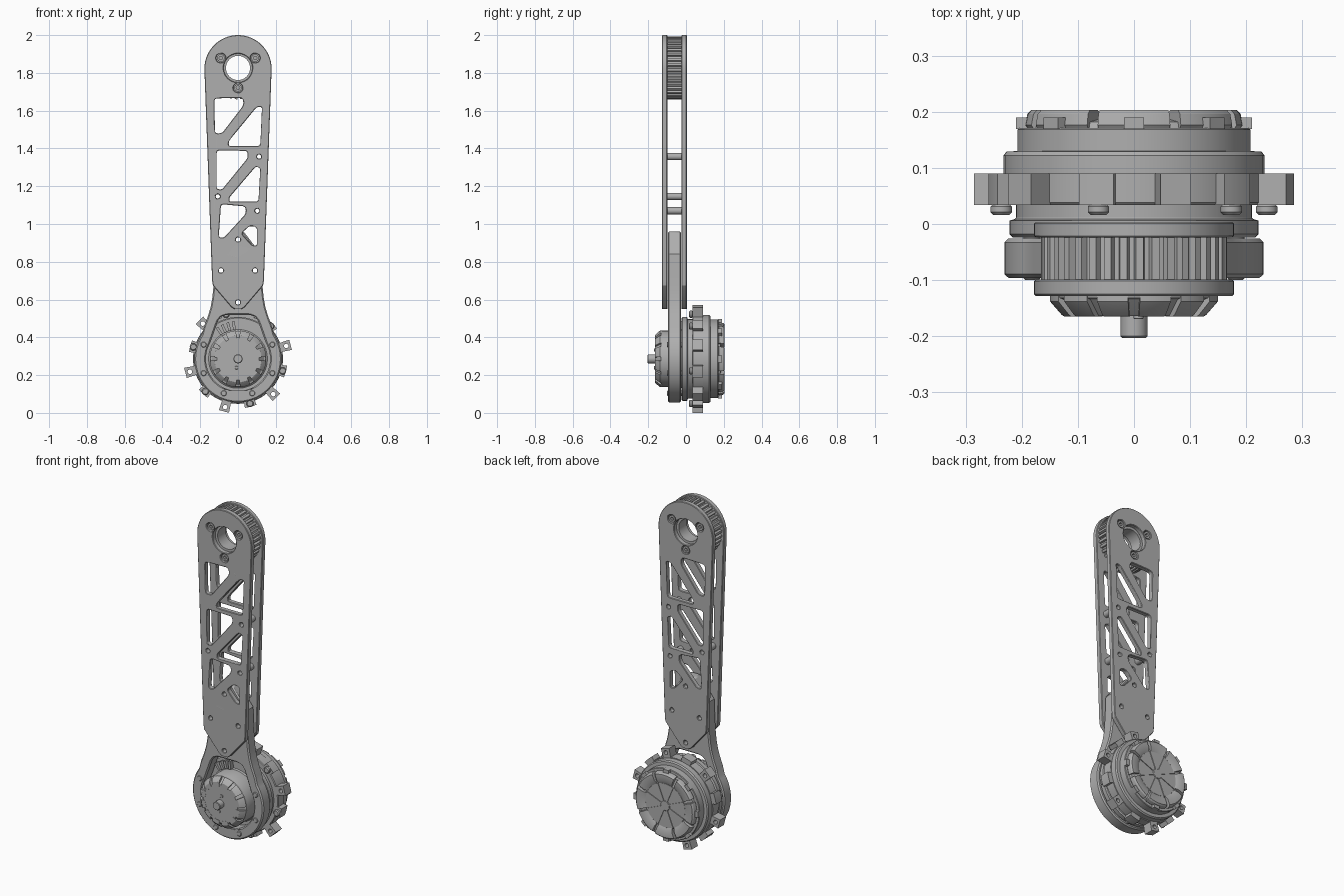
import bpy, bmesh
from math import sin, cos, pi, tau, radians
from mathutils import Vector, Matrix

if "Cube" in bpy.data.objects:
    bpy.data.objects.remove(bpy.data.objects["Cube"])

ZC = 0.286      # height of the motor axis
ZP = 1.826      # height of the pulley axis

grey = bpy.data.materials.new("machined_grey")
grey.use_nodes = True
grey.diffuse_color = (0.43, 0.43, 0.43, 1)
grey.node_tree.nodes["Principled BSDF"].inputs["Base Color"].default_value = grey.diffuse_color


def finish(name, bm, bevel=0):
    bmesh.ops.remove_doubles(bm, verts=bm.verts, dist=1e-5)
    bmesh.ops.recalc_face_normals(bm, faces=bm.faces)
    mesh = bpy.data.meshes.new(name)
    bm.to_mesh(mesh)
    bm.free()
    mesh.materials.clear()
    mesh.materials.append(grey)
    mesh.shade_smooth()
    mesh.set_sharp_from_angle(angle=radians(28))
    ob = bpy.data.objects.new(name, mesh)
    bpy.context.collection.objects.link(ob)
    if bevel:
        mod = ob.modifiers.new("chamfer", "BEVEL")
        mod.width, mod.segments = bevel, 1
        mod.limit_method, mod.angle_limit = "ANGLE", radians(50)
        mod.use_clamp_overlap = False
    return ob


def circle(x, z, r, n=24):
    return [(x + r * cos(tau * i / n), z + r * sin(tau * i / n)) for i in range(n)]


def polar(r, deg, z=ZC):
    return r * cos(radians(deg)), z + r * sin(radians(deg))


def rounded(points, r=0.018):
    """Round every corner of a polygon."""
    out = []
    for i, p in enumerate(points):
        p = Vector(p)
        a, b = Vector(points[i - 1]) - p, Vector(points[(i + 1) % len(points)]) - p
        d = min(r, a.length * 0.45, b.length * 0.45)
        a, b = p + a.normalized() * d, p + b.normalized() * d
        out += [tuple(a * (1 - t) ** 2 + p * 2 * t * (1 - t) + b * t * t)
                for t in (0, 0.25, 0.5, 0.75, 1)]
    return out


def prism(name, y0, y1, outline, holes=(), bevel=0):
    """Extrude an x-z outline with holes from y0 to y1."""
    curve = bpy.data.curves.new(name, "CURVE")
    curve.dimensions, curve.fill_mode = "2D", "BOTH"
    curve.extrude = (y1 - y0) / 2
    for loop in [outline, *holes]:
        spline = curve.splines.new("POLY")
        spline.points.add(len(loop) - 1)
        for point, (x, z) in zip(spline.points, loop):
            point.co = (x, z, 0, 1)
        spline.use_cyclic_u = True
    temp = bpy.data.objects.new(name + "_curve", curve)
    bpy.context.collection.objects.link(temp)
    deps = bpy.context.evaluated_depsgraph_get()
    mesh = bpy.data.meshes.new_from_object(temp.evaluated_get(deps))
    bm = bmesh.new()
    bm.from_mesh(mesh)
    bpy.data.objects.remove(temp)
    bpy.data.meshes.remove(mesh)
    bpy.data.curves.remove(curve)
    bm.transform(Matrix.Translation((0, (y0 + y1) / 2, 0)) @ Matrix.Rotation(pi / 2, 4, "X"))
    return finish(name, bm, bevel)


def lathe(name, profile, x=0, z=ZC, n=72, start=0, sweep=360):
    """Turn an (r, y) profile around the y axis, whole or as a sector."""
    bm = bmesh.new()
    full = sweep == 360
    rings = []
    for i in range(n if full else n + 1):
        a = radians(start + sweep * i / n)
        rings.append([bm.verts.new((x + r * cos(a), y, z + r * sin(a))) for r, y in profile])
    m = len(profile)
    for i in range(n):
        a, b = rings[i], rings[(i + 1) % len(rings)]
        for j in range(m - 1 if full else m):
            k = (j + 1) % m
            bm.faces.new((a[j], a[k], b[k], b[j]))
    if not full:
        bm.faces.new(rings[0])
        bm.faces.new(rings[-1])
    return finish(name, bm)


def disc(name, x, z, r, y0, y1, c=0.003):
    return lathe(name, [(0, y0), (r - c, y0), (r, y0 + c), (r, y1 - c), (r - c, y1), (0, y1)], x, z, 24)


def radial_box(name, r0, r1, half, deg, y0, y1, hole=None, flare=0):
    def put(r, t):
        x, z = polar(r, deg)
        return x - t * sin(radians(deg)), z + t * cos(radians(deg))
    outline = [put(r0, -half), put(r1, -half - flare), put(r1, half + flare), put(r0, half)]
    holes = [circle(*polar(hole, deg), 0.012, 16)] if hole else []
    return prism(name, y0, y1, outline, holes)


# Arm plates: rounded top, tapered sides, pointed foot, truss windows
arm = [(0.178 * cos(pi * i / 40), 1.822 + 0.178 * sin(pi * i / 40)) for i in range(41)]
arm += [(-0.137, 0.70), (-0.133, 0.675), (-0.035, 0.56), (-0.02, 0.55),
        (0.02, 0.55), (0.035, 0.56), (0.133, 0.675), (0.137, 0.70)]
windows = [
    [(-.125, 1.665), (.025, 1.668), (.03, 1.63), (-.085, 1.48), (-.122, 1.48)],
    [(.10, 1.62), (.127, 1.62), (.118, 1.413), (-.05, 1.413), (-.048, 1.44)],
    [(-.113, 1.39), (.05, 1.387), (.052, 1.35), (-.085, 1.182), (-.113, 1.185)],
    [(.095, 1.305), (.118, 1.295), (.108, 1.118), (-.046, 1.118), (-.046, 1.14)],
    [(-.09, 1.105), (.04, 1.093), (.042, 1.055), (-.075, .927), (-.102, .93)],
    [(.06, .99), (.1, .985), (.1, .885), (.075, .887), (.018, .95)],
]
standoffs = [(.112, 1.357), (-.107, 1.146), (.102, 1.07)]
pins = [(0, .918), (-.09, .754), (.09, .754), (0, .585)]
pulley_bolts = [polar(0.105, a, ZP) for a in (30, 150, 270)]
holes = [rounded(w) for w in windows]
holes += [circle(x, z, 0.012, 16) for x, z in standoffs + pins]
holes += [circle(x, z, 0.025) for x, z in pulley_bolts] + [circle(0, ZP, 0.076, 40)]
prism("front_arm_plate", -0.128, -0.099, arm, holes, 0.003)
prism("back_arm_plate", -0.024, 0.004, arm, holes, 0.003)

# Standoffs between the plates
for x, z in standoffs:
    prism("standoff", -0.1, -0.023, circle(x, z, 0.019), [circle(x, z, 0.011, 16)])

# Toothed pulley with bore and bolts
teeth = []
for i in range(36):
    for f, r in ((0, .153), (.3, .153), (.42, .166), (.88, .166)):
        teeth.append(polar(r, 10 * (i + f), ZP))
prism("pulley", -0.099, -0.024, teeth, [circle(0, ZP, 0.064, 40)])
for x, z in pulley_bolts:
    for y0, y1 in ((-0.122, -0.098), (-0.025, 0.0)):
        prism("pulley_bolt", y0, y1, circle(x, z, 0.02), [circle(x, z, 0.01, 6)])

# Motor bracket: ring with a neck reaching up between the plates
side = [(.178, .463), (.16, .51), (.145, .56), (.136, .61), (.131, .66),
        (.127, .72), (.122, .84), (.03, .96)]
ring = [polar(0.231, 145 + 250 * i / 60) for i in range(61)]
bracket = ring + side + [(-x, z) for x, z in reversed(side)]
opening = [polar(0.17, 150 + 240 * i / 48) for i in range(49)]
opening += rounded([(.16, .40), (.088, .518), (-.088, .518), (-.16, .40)], 0.03)[5:15]
prism("motor_bracket", -0.096, -0.026, bracket,
      [opening] + [circle(x, z, 0.012, 16) for x, z in pins], 0.007)
for k in range(8):
    if k not in (1, 2):
        disc("bracket_bolt", *polar(0.197, 22.5 + 45 * k), 0.015, -0.1, -0.02)

# Front rotor: tapered castellated cap, face and shaft
lathe("front_rotor", [(0, -.164), (.112, -.164), (.118, -.158), (.138, -.135),
                      (.147, -.132), (.149, -.128), (.149, -.03), (.16, -.02), (0, -.02)])
for k in range(12):
    lathe("rotor_rib", [(.10, -.165), (.124, -.165), (.129, -.162), (.15, -.138), (.15, -.128),
                        (.10, -.128)], n=6, start=30 * k + 4, sweep=22)
disc("shaft", 0, ZC, 0.024, -0.203, -0.16)
for s in (-1, 1):
    disc("rotor_pin", s * 0.008, ZC + s * 0.047, 0.009, -0.169, -0.16, 0.001)

# Wire terminals in the bracket opening
for k in range(4):
    radial_box("terminal", 0.155, 0.2, 0.007, 97 + 9 * k, -0.05, -0.02)

# Gearbox disc behind the bracket
lathe("gearbox_disc", [(0, -.024), (.216, -.024), (.222, -.018), (.222, .006), (.212, .009),
                       (.21, .012), (.21, .036), (0, .036)])

# Mounting flange with lugs, bosses and bolts
lathe("flange", [(0, .034), (.234, .034), (.238, .038), (.238, .09), (0, .09)])
for k in range(6):
    a = 15 + 60 * k
    radial_box("flange_lug", 0.22, 0.288, 0.023, a, 0.034, 0.09, 0.264, 0.005)
    lathe("flange_boss", [(.22, .034), (.262, .034), (.262, .09), (.22, .09)],
          n=6, start=a + 23, sweep=14)
    disc("flange_bolt", *polar(0.245, a + 30), 0.019, 0.016, 0.036, 0.005)

# Rear can and cover
lathe("rear_can", [(0, .088), (.233, .088), (.233, .122), (.227, .129), (.208, .13),
                   (.208, .168), (.205, .171), (0, .171)])
lathe("rear_cover", [(0, .193), (.128, .193), (.135, .188), (.182, .182), (.186, .17), (0, .17)])
disc("cover_hub", 0, ZC, 0.03, 0.19, 0.197)
for k in range(8):
    a = 45 * k
    lathe("cover_pad", [(.125, .17), (.19, .17), (.194, .176), (.19, .196), (.183, .203),
                        (.15, .203), (.125, .191)], n=10, start=a - 19.5, sweep=39)
    radial_box("cover_ear", 0.18, 0.21, 0.018, a, 0.169, 0.19)
    radial_box("cover_spoke", 0.02, 0.13, 0.004, a + 22.5, 0.19, 0.197)
